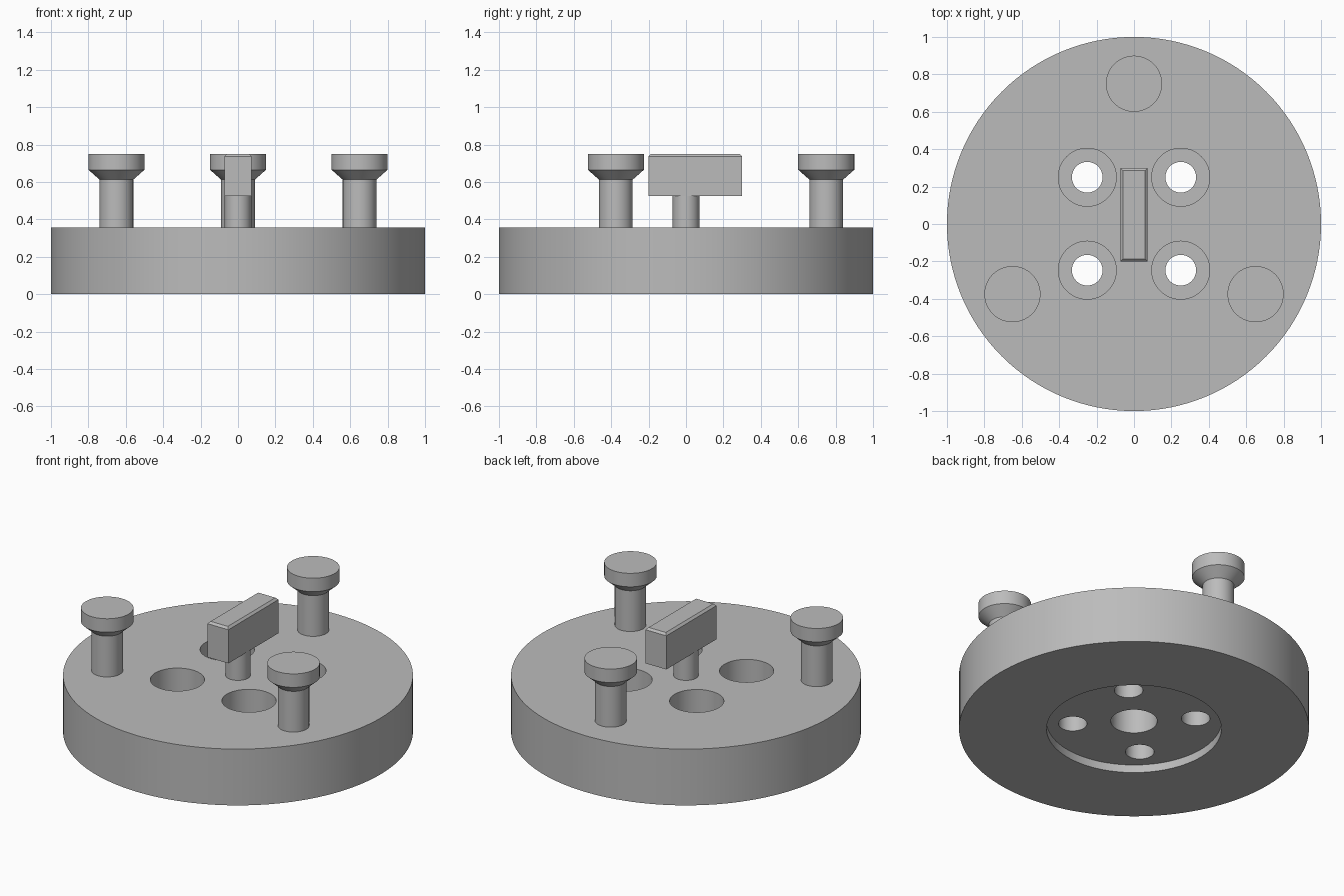
import bpy
import bmesh
from math import radians, sin, cos, tau

cube = bpy.data.objects.get("Cube")
if cube:
    bpy.data.objects.remove(cube, do_unlink=True)

grey = bpy.data.materials.new("plain grey")
grey.use_nodes = True
grey.diffuse_color = (0.5, 0.5, 0.5, 1)
grey.node_tree.nodes["Principled BSDF"].inputs["Base Color"].default_value = grey.diffuse_color


def add_object(name, bm):
    bmesh.ops.recalc_face_normals(bm, faces=bm.faces)
    mesh = bpy.data.meshes.new(name)
    bm.to_mesh(mesh)
    bm.free()
    mesh.materials.append(grey)
    obj = bpy.data.objects.new(name, mesh)
    bpy.context.collection.objects.link(obj)
    return obj


def turned(name, profile, x=0, y=0, sides=64):
    """Closed round solid from (radius, height) pairs, bottom to top."""
    bm = bmesh.new()
    rings = [[bm.verts.new((x + r * cos(tau * i / sides), y + r * sin(tau * i / sides), z))
              for i in range(sides)] for r, z in profile]
    for low, high in zip(rings, rings[1:]):
        for i in range(sides):
            j = (i + 1) % sides
            bm.faces.new((low[i], low[j], high[j], high[i]))
    bm.faces.new(rings[0][::-1])
    bm.faces.new(rings[-1])
    return add_object(name, bm)


def smooth(obj):
    bpy.ops.object.select_all(action='DESELECT')
    obj.select_set(True)
    bpy.context.view_layer.objects.active = obj
    bpy.ops.object.shade_smooth_by_angle(angle=radians(30))


# Base disc with a round recess and blind socket below, and four stepped holes
BASE_TOP = 0.355
base = turned("base_disc", [(1, 0), (1, BASE_TOP)], sides=128)
cutters = [turned("recess_cutter", [(0.5, -0.1), (0.5, 0.05)], sides=96),
           turned("socket_cutter", [(0.133, -0.1), (0.133, 0.25)])]
for x in (-0.25, 0.25):
    for y in (-0.247, 0.25):
        cutters.append(turned("hole_cutter",
                              [(0.082, -0.1), (0.082, 0.155), (0.155, 0.155), (0.155, 0.5)], x, y))
bpy.context.view_layer.objects.active = base
for cutter in cutters:
    cutter.hide_render = True
    cut = base.modifiers.new("cut", 'BOOLEAN')
    cut.operation = 'DIFFERENCE'
    cut.solver = 'EXACT'
    cut.object = cutter
    bpy.ops.object.modifier_apply(modifier=cut.name)
    bpy.data.objects.remove(cutter, do_unlink=True)
smooth(base)

# Three headed pins around the rim
pin_profile = [(0.09, BASE_TOP), (0.09, 0.612), (0.15, 0.665), (0.15, 0.75)]
for name, x, y in (("back_pin", 0, 0.75), ("left_pin", 0.65, -0.375), ("right_pin", -0.65, -0.375)):
    smooth(turned(name, pin_profile, x, y))

# Central post
smooth(turned("centre_post", [(0.071, BASE_TOP), (0.071, 0.525)]))

# Off-centre bar on the post, with its top edges chamfered
bm = bmesh.new()
bmesh.ops.create_cube(bm, size=1)
bmesh.ops.scale(bm, vec=(0.146, 0.5, 0.225), verts=bm.verts)
bmesh.ops.translate(bm, vec=(0, 0.05, 0.6375), verts=bm.verts)
top_edges = [e for e in bm.edges if all(v.co.z > 0.7 for v in e.verts)]
bmesh.ops.bevel(bm, geom=top_edges, offset=0.013, segments=1, affect='EDGES')
add_object("handle_bar", bm)
